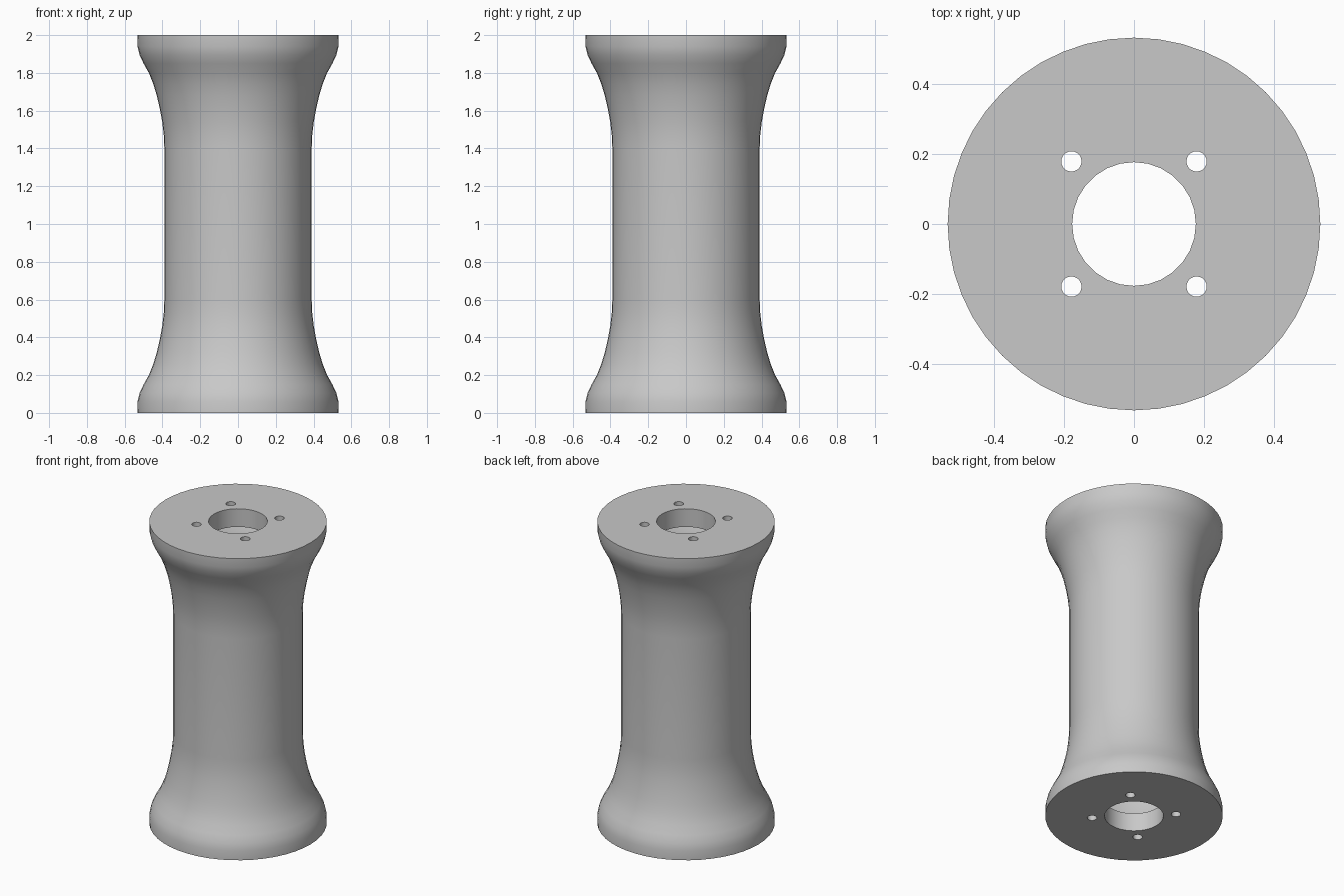
import bpy, bmesh, math

cube = bpy.data.objects.get("Cube")
if cube:
    bpy.data.objects.remove(cube, do_unlink=True)

# Half profile as (radius, distance from the end); mirrored about mid height
FLARE = [(0.533, 0.0), (0.532, 0.06), (0.521, 0.105), (0.5, 0.15), (0.472, 0.2),
         (0.448, 0.26), (0.43, 0.32), (0.414, 0.39), (0.401, 0.46), (0.393, 0.53),
         (0.39, 0.6)]
HEIGHT = 2.0
WALL = 0.08
PLATE = 0.12
HOLE = 0.179


def lathe(name, half, sides):
    """Closed solid of revolution from a mirrored half profile."""
    profile = half + [(r, HEIGHT - z) for r, z in reversed(half)]
    bm = bmesh.new()
    rings = []
    for r, z in profile:
        rings.append([bm.verts.new((r * math.cos(2 * math.pi * i / sides),
                                    r * math.sin(2 * math.pi * i / sides), z))
                      for i in range(sides)])
    for low, high in zip(rings, rings[1:]):
        for i in range(sides):
            j = (i + 1) % sides
            bm.faces.new((low[i], low[j], high[j], high[i]))
    bm.faces.new(list(reversed(rings[0])))
    bm.faces.new(rings[-1])
    mesh = bpy.data.meshes.new(name)
    bm.to_mesh(mesh)
    bm.free()
    obj = bpy.data.objects.new(name, mesh)
    bpy.context.collection.objects.link(obj)
    return obj


def drill(name, radius, x, y, sides):
    obj = lathe(name, [(radius, -0.2)], sides)
    obj.location = (x, y, 0)
    return obj


def cut(target, cutter):
    """Subtract the cutter and discard it."""
    cutter.hide_render = True
    mod = target.modifiers.new("cut", 'BOOLEAN')
    mod.operation = 'DIFFERENCE'
    mod.solver = 'EXACT'
    mod.object = cutter
    bpy.ops.object.select_all(action='DESELECT')
    bpy.context.view_layer.objects.active = target
    target.select_set(True)
    bpy.ops.object.modifier_apply(modifier=mod.name)
    bpy.data.objects.remove(cutter, do_unlink=True)


# Flared outer body
body = lathe("spool_body", FLARE, 48)

# Hollow inside, following the outer flare between the two end plates
inner = [(0.43, PLATE)] + [(r - WALL, z) for r, z in FLARE if z > PLATE]
cut(body, lathe("cavity_cutter", inner, 48))

# Centre bore and four screw holes through both end plates
cut(body, drill("bore_cutter", 0.177, 0, 0, 28))
for sx in (-1, 1):
    for sy in (-1, 1):
        cut(body, drill("screw_cutter", 0.029, sx * HOLE, sy * HOLE, 20))

# Plain grey finish
grey = bpy.data.materials.new("plain_grey")
grey.use_nodes = True
colour = (0.58, 0.58, 0.58, 1)
grey.diffuse_color = colour
grey.node_tree.nodes["Principled BSDF"].inputs["Base Color"].default_value = colour
body.data.materials.clear()
body.data.materials.append(grey)

bpy.ops.object.shade_smooth_by_angle(angle=math.radians(35))
